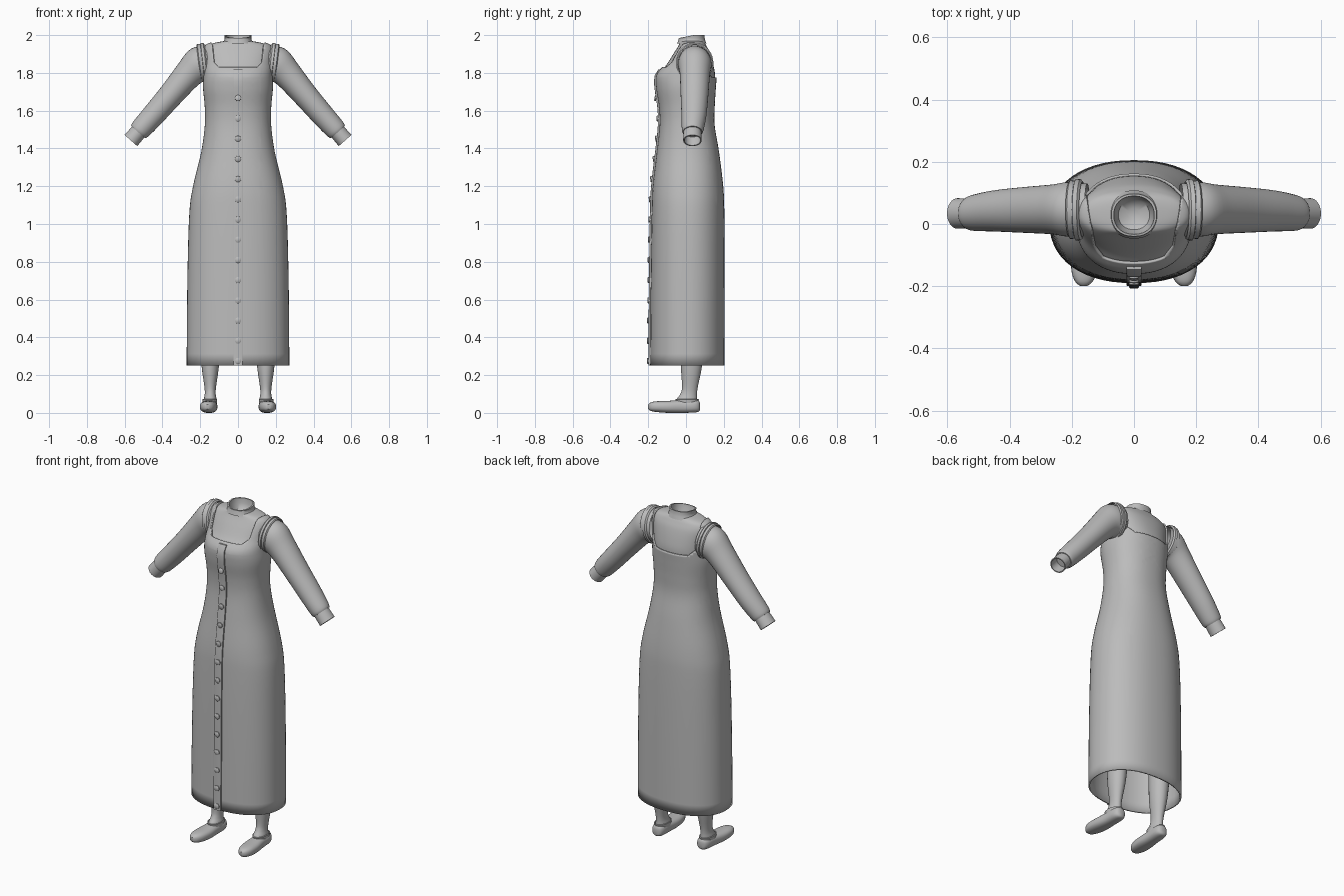
import bpy, bmesh, math
from mathutils import Vector

cube = bpy.data.objects.get("Cube")
if cube:
    bpy.data.objects.remove(cube, do_unlink=True)

X, Y, Z = Vector((1, 0, 0)), Vector((0, 1, 0)), Vector((0, 0, 1))

grey = bpy.data.materials.new("soft_grey")
grey.use_nodes = True
grey.diffuse_color = (0.5, 0.5, 0.5, 1)
grey.node_tree.nodes["Principled BSDF"].inputs["Base Color"].default_value = (0.5, 0.5, 0.5, 1)


def smooth_rows(rows, steps=5):
    """Catmull-Rom interpolation between rows of numbers."""
    out = []
    for i in range(len(rows) - 1):
        a, b, c, d = (rows[max(0, min(len(rows) - 1, i + k))] for k in (-1, 0, 1, 2))
        for s in range(steps):
            t = s / steps
            out.append(tuple(
                q + 0.5 * t * (r - p + t * (2 * p - 5 * q + 4 * r - w + t * (3 * (q - r) + w - p)))
                for p, q, r, w in zip(a, b, c, d)))
    return out + [tuple(rows[-1])]


def power(v, p):
    return math.copysign(abs(v) ** (2 / p), v)


def loft(name, sections, n=32, p=2.0, cap_start=False, cap_end=False, edit=None, angle=40):
    """Skin a tube over sections of (centre, direction, side axis, radius, radius)."""
    bm = bmesh.new()
    rings = []
    for centre, direction, u, ru, rv in sections:
        v = direction.cross(u).normalized()
        ring = []
        for i in range(n):
            a = math.tau * i / n
            ring.append(bm.verts.new(centre + u * ru * power(math.cos(a), p)
                                     + v * rv * power(math.sin(a), p)))
        rings.append(ring)
    for a, b in zip(rings, rings[1:]):
        for i in range(n):
            j = (i + 1) % n
            bm.faces.new((a[i], a[j], b[j], b[i]))
    if cap_start:
        bm.faces.new(rings[0][::-1])
    if cap_end:
        bm.faces.new(rings[-1])
    if edit:
        edit(bm)
    mesh = bpy.data.meshes.new(name)
    bm.to_mesh(mesh)
    bm.free()
    mesh.materials.append(grey)
    mesh.shade_smooth()
    mesh.set_sharp_from_angle(angle=math.radians(angle))
    obj = bpy.data.objects.new(name, mesh)
    bpy.context.collection.objects.link(obj)
    return obj


def upright(rows):
    """Rows of height, half width, front y, back y."""
    return [(Vector((0, (f + b) / 2, z)), Z, X, w, (b - f) / 2) for z, w, f, b in rows]


# Torso and skirt profile
body = smooth_rows([
    (0.25, 0.272, -0.19, 0.205), (0.7, 0.268, -0.187, 0.205), (1.05, 0.258, -0.182, 0.203),
    (1.2, 0.238, -0.176, 0.197), (1.38, 0.195, -0.155, 0.175), (1.52, 0.176, -0.14, 0.152),
    (1.62, 0.176, -0.143, 0.152), (1.72, 0.185, -0.158, 0.158), (1.79, 0.182, -0.156, 0.162),
    (1.85, 0.182, -0.11, 0.152), (1.91, 0.186, -0.072, 0.135), (1.945, 0.175, -0.05, 0.118),
    (1.962, 0.14, -0.042, 0.108), (1.975, 0.072, -0.04, 0.1)])


def front_y(z):
    for a, b in zip(body, body[1:]):
        if z <= b[0]:
            t = (z - a[0]) / (b[0] - a[0])
            return a[2] + (b[2] - a[2]) * t
    return body[-1][2]


# Neckline: square in front, rounded behind, leaving two shoulder straps
FRONT, BACK, FC, BC = 1.83, 1.775, -1.73, -1.665


def cut_neckline(bm):
    planes = [(Z * FRONT, Z), (Z * BACK, Z), (Y * 0.03, Y)]
    for s in (-1, 1):
        planes.append((Vector((s * 0.14, 0, 0)), Vector((s, -0.16, 0))))
        planes += [(Vector((s * c, 0, 0)), Vector((s, 0, -1))) for c in (FC, BC)]
    for co, no in planes:
        bmesh.ops.bisect_plane(bm, geom=bm.verts[:] + bm.edges[:] + bm.faces[:],
                               plane_co=co, plane_no=no, dist=0.0001)
    gone = []
    for f in bm.faces:
        c = f.calc_center_median()
        low, corner = (FRONT, FC) if c.y < 0.03 else (BACK, BC)
        if c.z > low and abs(c.x) - 0.16 * c.y < 0.14 and abs(c.x) - c.z < corner:
            gone.append(f)
    bmesh.ops.delete(bm, geom=gone, context="FACES")


dress = loft("dress", upright(body), n=56, p=2.25, edit=cut_neckline)
shell = dress.modifiers.new("cloth_thickness", "SOLIDIFY")
shell.thickness, shell.offset = 0.009, -1

# Blouse under the dress
loft("blouse", upright([(z - 0.005, w - 0.008, f + 0.008, b - 0.008)
                        for z, w, f, b in body if z > 1.6]), n=56, p=2.25, cap_start=True)


# Stand collar, dipping a little in front, hollow inside
def dip_front(bm):
    for v in bm.verts:
        if v.co.z > 1.99:
            v.co.z -= 0.016 * max(0, min(1, (0.04 - v.co.y) / 0.08))


loft("collar", upright([
    (1.955, 0.082, -0.047, 0.108), (1.972, 0.072, -0.041, 0.102), (1.985, 0.07, -0.038, 0.098),
    (2.0, 0.073, -0.04, 0.097), (2.0, 0.065, -0.033, 0.09), (1.97, 0.062, -0.03, 0.088),
    (1.94, 0.05, -0.018, 0.076), (1.925, 0.02, 0.01, 0.05)]),
    p=2.2, cap_end=True, edit=dip_front)

# Button placket and buttons down the front
strip = [0.25 + 1.568 * i / 50 for i in range(51)]
loft("placket", [(Vector((0, front_y(z) - 0.001, z)), Z, X, 0.024, 0.008) for z in strip],
     n=16, p=9, cap_start=True, cap_end=True)
for i in range(14):
    z = 0.275 + 0.107 * i
    slope = (front_y(z + 0.02) - front_y(z - 0.02)) / 0.04
    out = Vector((0, -1, -slope)).normalized()
    base = Vector((0, front_y(z) - 0.007, z))
    loft(f"button_{i + 1}", [(base + out * d, out, X, r, r) for d, r in
                             ((0, 0.016), (0.007, 0.016), (0.01, 0.012))],
         n=16, cap_end=True)


# Limbs, built once per side
def tube(s, rows):
    """Rows of x, y, z, direction x, direction z, in-plane radius, depth radius."""
    out = []
    for x, y, z, dx, dz, r, d in rows:
        u = Vector((-s * dz, 0, dx)).normalized()
        out.append((Vector((s * x, y, z)), Vector((s * dx, 0, dz)), u, r, d))
    return out


sleeve = smooth_rows([
    (0.15, 0.045, 1.855, 1, -0.1, 0.09, 0.085), (0.21, 0.047, 1.842, 0.92, -0.4, 0.094, 0.088),
    (0.262, 0.047, 1.793, 0.72, -0.7, 0.077, 0.08), (0.36, 0.045, 1.678, 0.68, -0.73, 0.066, 0.073),
    (0.45, 0.042, 1.574, 0.66, -0.75, 0.061, 0.066), (0.513, 0.036, 1.504, 0.66, -0.75, 0.056, 0.058),
    (0.529, 0.035, 1.486, 0.66, -0.75, 0.049, 0.051)])
cuff = [(x, 0.034, z, 0.66, -0.75, r, r + 0.004) for x, z, r in
        ((0.522, 1.494, 0.043), (0.567, 1.442, 0.045), (0.567, 1.442, 0.039), (0.525, 1.49, 0.038))]
armhole = [(x, 0.046, 1.853, 1, -0.12, r, r - 0.008) for x, r in
           ((0.165, 0.098), (0.172, 0.106), (0.186, 0.107), (0.188, 0.101),
            (0.191, 0.101), (0.204, 0.102), (0.209, 0.095))]
# Leg rows: height, y, half width, half depth
leg = smooth_rows([
    (0.03, 0.0, 0.036, 0.058), (0.07, 0.004, 0.034, 0.054), (0.1, 0.014, 0.029, 0.044),
    (0.14, 0.021, 0.031, 0.042), (0.25, 0.029, 0.046, 0.056), (0.4, 0.035, 0.054, 0.062),
    (0.65, 0.03, 0.06, 0.065)])
# Shoe rows: y, x, half width, half height, lift of the sole
shoe = smooth_rows([
    (0.074, 0.148, 0.012, 0.018, 0.016), (0.066, 0.148, 0.028, 0.03, 0.006),
    (0.04, 0.149, 0.038, 0.034, 0.002), (-0.02, 0.151, 0.04, 0.034, 0.0),
    (-0.09, 0.155, 0.046, 0.032, 0.0), (-0.15, 0.159, 0.042, 0.029, 0.004),
    (-0.185, 0.161, 0.028, 0.023, 0.01), (-0.2, 0.162, 0.01, 0.012, 0.02)], 4)
rim = ((0.052, 0.037, 0.06), (0.072, 0.039, 0.062), (0.073, 0.034, 0.056), (0.06, 0.03, 0.05))

for s, side in ((1, "left"), (-1, "right")):
    loft(side + "_sleeve", tube(s, sleeve), cap_end=True)
    loft(side + "_cuff", tube(s, cuff), cap_end=True)
    loft(side + "_armhole_band", tube(s, armhole), n=40, angle=30)
    loft(side + "_leg", [(Vector((s * 0.147, y, z)), Z, X, w, d) for z, y, w, d in leg],
         n=24, cap_end=True)
    loft(side + "_shoe", [(Vector((s * x, y, h + lift)), -Y, X, w, h) for y, x, w, h, lift in shoe],
         n=24, p=2.5, cap_start=True, cap_end=True)
    loft(side + "_shoe_rim", [(Vector((s * 0.149, 0.006, z)), Z, X, w, d) for z, w, d in rim], n=24)
